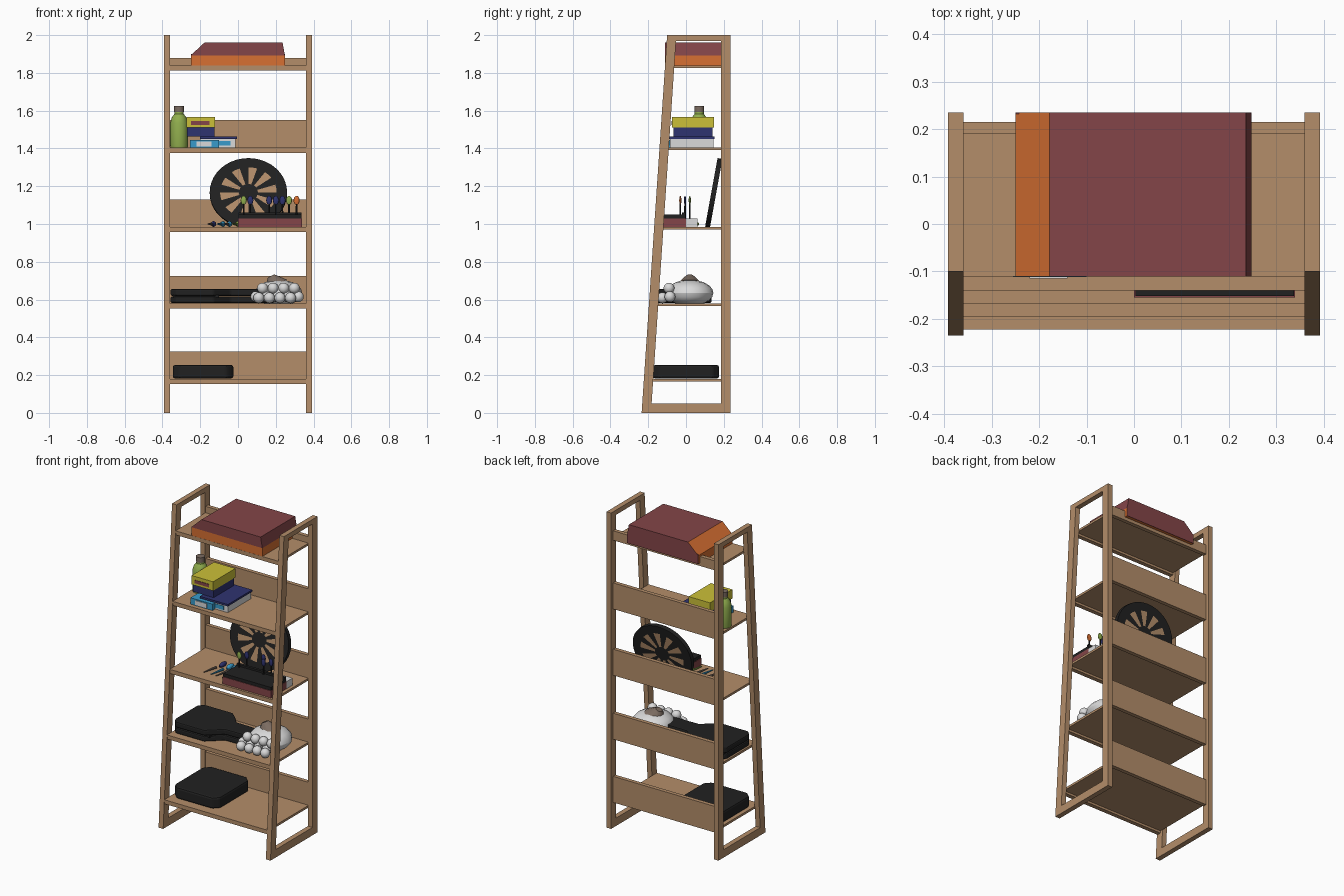
import bpy, bmesh, math
from mathutils import Vector, Matrix

old = bpy.data.objects.get("Cube")
if old:
    bpy.data.objects.remove(old, do_unlink=True)


def material(name, r, g, b):
    m = bpy.data.materials.new(name)
    m.use_nodes = True
    m.diffuse_color = (r, g, b, 1)
    m.node_tree.nodes["Principled BSDF"].inputs["Base Color"].default_value = (r, g, b, 1)
    return m


WOOD = material("wood", .456, .27, .144)
RED = material("dark_red", .23, .06, .065)
ORANGE = material("orange", .68, .16, .032)
BLACK = material("black", .015, .015, .015)
GREEN = material("green", .28, .42, .075)
YELLOW = material("yellow", .6, .53, .04)
NAVY = material("navy", .028, .033, .16)
BLUE = material("light_blue", .04, .33, .6)
WHITE = material("white", .7, .7, .7)
GREY = material("brown_grey", .2, .15, .12)


def finish(name, bm, *mats, smooth=False):
    bmesh.ops.recalc_face_normals(bm, faces=bm.faces)
    me = bpy.data.meshes.new(name)
    bm.to_mesh(me)
    bm.free()
    ob = bpy.data.objects.new(name, me)
    bpy.context.collection.objects.link(ob)
    for m in mats:
        me.materials.append(m)
    if smooth:
        bpy.ops.object.select_all(action='DESELECT')
        ob.select_set(True)
        bpy.context.view_layer.objects.active = ob
        bpy.ops.object.shade_smooth_by_angle()
    return ob


def box(name, x, y, z, mat):
    """Box from (min, max) pairs."""
    bm = bmesh.new()
    bmesh.ops.create_cube(bm, size=1)
    for v in bm.verts:
        v.co = Vector([sum(p) / 2 + c * (p[1] - p[0]) for p, c in zip((x, y, z), v.co)])
    return finish(name, bm, mat)


def prism(name, outline, depth, *mats):
    """Extrude a closed outline of 3D points along a vector."""
    bm = bmesh.new()
    face = bm.faces.new([bm.verts.new(p) for p in outline])
    ext = bmesh.ops.extrude_face_region(bm, geom=[face], use_keep_orig=True)
    for v in ext["geom"]:
        if isinstance(v, bmesh.types.BMVert):
            v.co += Vector(depth)
    return finish(name, bm, *mats)


def rounded(ob, width, segments=2):
    b = ob.modifiers.new("rounding", 'BEVEL')
    b.width, b.segments = width, segments
    return ob


def ball(name, at, size, mat, seg=12):
    bm = bmesh.new()
    bmesh.ops.create_uvsphere(bm, u_segments=seg, v_segments=seg // 2 + 2, radius=1)
    bmesh.ops.scale(bm, vec=size, verts=bm.verts)
    bmesh.ops.translate(bm, vec=at, verts=bm.verts)
    return finish(name, bm, mat, smooth=True)


def rod(name, a, b, r1, r2, mat, seg=8):
    a, b = Vector(a), Vector(b)
    bm = bmesh.new()
    bmesh.ops.create_cone(bm, cap_ends=True, segments=seg, radius1=r1, radius2=r2, depth=(b - a).length)
    turn = Vector((0, 0, 1)).rotation_difference(b - a).to_matrix().to_4x4()
    bmesh.ops.transform(bm, matrix=Matrix.Translation((a + b) / 2) @ turn, verts=bm.verts)
    return finish(name, bm, mat, smooth=True)


def front_y(z):
    """Front line of the leaning legs."""
    return -.235 + .0675 * z


# Side frames: closed loops with a leaning front leg
for side, x0 in (("right", -.392), ("left", .36)):
    outer = [(-.235, 0), (.235, 0), (.235, 2), (-.1, 2)]
    inner = [(-.182, .05), (.185, .05), (.185, 1.97), (-.053, 1.97)]
    bm = bmesh.new()
    rings = [[bm.verts.new((x, y, z)) for y, z in ring]
             for x in (x0, x0 + .032) for ring in (outer, inner)]
    for i in range(4):
        j = (i + 1) % 4
        for a, b in ((0, 1), (2, 3), (0, 2), (1, 3)):
            bm.faces.new((rings[a][i], rings[a][j], rings[b][j], rings[b][i]))
    finish(side + "_frame", bm, WOOD)

# Shelves with back boards
tops = (.18, .58, .985, 1.405, 1.84)
for i, z in enumerate(tops):
    box(f"shelf_{i + 1}", (-.361, .361), (front_y(z), .2), (z - .014, z), WOOD)
    box(f"shelf_front_rail_{i + 1}", (-.361, .361), (front_y(z) + .004, front_y(z) + .03), (z - .028, z - .01), WOOD)
    board_top = z + (.04 if i == 4 else .145)
    box(f"back_board_{i + 1}", (-.361, .361), (.19, .215), (z - .02, board_top), WOOD)

# Game box on the top shelf, sloped on one end
box("game_box_base", (-.25, .248), (-.11, .232), (1.84, 1.893), ORANGE)
lid = prism("game_box_lid", [(-.25, -.111, 1.893), (.248, -.111, 1.893), (.236, -.111, 1.96), (-.178, -.111, 1.96)],
            (0, .346, 0), RED, ORANGE)
for f in lid.data.polygons:
    f.material_index = 1 if f.normal.x < -.3 else 0
box("game_box_back", (-.25, .248), (.232, .235), (1.84, 1.9), RED)

# Bottle
profile = [(0, 0), (.045, 0), (.047, .01), (.047, .13), (.038, .16), (.024, .178), (.024, .188), (.026, .188), (.026, .22), (0, .22)]
bm = bmesh.new()
pts = [bm.verts.new((r, 0, z)) for r, z in profile]
edges = [bm.edges.new(p) for p in zip(pts, pts[1:])]
bmesh.ops.spin(bm, geom=pts + edges, axis=(0, 0, 1), cent=(0, 0, 0), angle=math.tau, steps=20)
bmesh.ops.remove_doubles(bm, verts=bm.verts, dist=.0005)
bmesh.ops.translate(bm, vec=(-.312, .07, 1.405), verts=bm.verts)
bottle = finish("bottle", bm, GREEN, GREY, WHITE, smooth=True)
for f in bottle.data.polygons:
    c = f.center - Vector((-.312, .07, 1.405))
    f.material_index = 1 if c.z > .187 else 0

# Stacked books and boxes
box("blue_box", (-.255, -.1), (-.112, .1), (1.405, 1.445), BLUE)
box("blue_box_label", (-.22, -.14), (-.115, -.111), (1.41, 1.438), WHITE)
box("book_pages", (-.2, -.012), (-.085, .145), (1.405, 1.45), WHITE)
box("book_edge", (-.1, -.04), (-.088, -.084), (1.415, 1.44), BLUE)
box("book_cover", (-.2, -.005), (-.095, .15), (1.45, 1.462), NAVY)
box("navy_box", (-.27, -.125), (-.065, .14), (1.462, 1.515), NAVY)
box("yellow_box", (-.272, -.122), (-.075, .148), (1.51, 1.567), YELLOW)
box("yellow_box_label", (-.25, -.15), (-.078, -.074), (1.525, 1.545), RED)

# Round target board leaning on the back board
bm = bmesh.new()
radii = (.025, .05, .1, .15, .205)
sectors, shells = 40, []
for y in (-.013, .013):
    shells.append([[bm.verts.new((r * math.sin(math.tau * k / sectors), y, r * .9 * math.cos(math.tau * k / sectors)))
                    for k in range(sectors)] for r in radii])
for rings in shells:
    bm.faces.new(rings[0])
    for ring in range(4):
        for k in range(sectors):
            n = (k + 1) % sectors
            f = bm.faces.new((rings[ring][k], rings[ring][n], rings[ring + 1][n], rings[ring + 1][k]))
            f.material_index = 1 if ring in (1, 2) and k % 4 < 2 else 0
for k in range(sectors):
    n = (k + 1) % sectors
    bm.faces.new((shells[0][4][k], shells[0][4][n], shells[1][4][n], shells[1][4][k]))
bmesh.ops.transform(bm, matrix=Matrix.Translation((.055, .147, 1.165)) @ Matrix.Rotation(-.18, 4, 'X'), verts=bm.verts)
finish("target_board", bm, BLACK, WOOD)

# Dart case with a black tray
box("dart_case", (0, .34), (-.155, 0), (.985, 1.03), RED)
box("dart_tray", (.003, .337), (-.152, -.003), (1.03, 1.05), BLACK)
box("dart_tray_back", (.003, .337), (-.02, -.003), (1.05, 1.062), BLACK)
box("dart_case_pocket", (.2, .34), (0, .06), (.985, 1.03), WHITE)

# Darts standing in the tray and lying on the shelf
upright = ((.03, GREEN), (.065, NAVY), (.165, NAVY), (.2, NAVY), (.235, NAVY), (.27, GREEN), (.31, ORANGE))
for i, (x, mat) in enumerate(upright):
    y = -.03 + .025 * (i % 3)
    rod(f"standing_dart_{i + 1}", (x, y, 1.03), (x, y, 1.12), .005, .004, BLACK)
    ball(f"standing_flight_{i + 1}", (x, y, 1.125), (.016, .006, .024), mat)
lying = ((-.15, NAVY), (-.1, BLUE), (-.065, BLUE), (-.02, GREEN))
for i, (x, mat) in enumerate(lying):
    tip, mid, tail = (Vector((x - .01 + .03 * t, -.115 + .15 * t, 1)) for t in (0, .65, 1))
    rod(f"lying_dart_{i + 1}", tip, mid, .003, .008, mat if i % 2 else GREY)
    ball(f"lying_flight_{i + 1}", tail, (.014, .035, .015), mat)

# Instrument case: two shells with a waist and a neck
outline = [(-.357, -.12), (-.33, -.155), (-.13, -.155), (-.09, -.12), (-.04, -.075), (.19, -.07),
           (.19, .04), (-.04, .045), (-.09, .1), (-.13, .135), (-.33, .135), (-.357, .1)]
for name, z, h in (("lower", .582, .034), ("upper", .62, .036)):
    rounded(prism(f"instrument_case_{name}", [(x, y, z) for x, y in outline], (0, 0, h), BLACK), .008)
box("instrument_case_seam", (-.345, -.1), (-.14, .12), (.61, .625), BLACK)

# Ball bag and loose balls
ball("ball_bag", (.215, .02, .635), (.125, .125, .07), WHITE, 16)
rod("ball_bag_neck", (.2, .02, .675), (.175, .02, .725), .07, .02, GREY, 10)
for row, (count, x0, y, z) in enumerate(((4, .11, -.125, .609), (5, .095, -.085, .615), (4, .13, -.09, .66))):
    for i in range(count):
        ball(f"ball_{row + 1}_{i + 1}", (x0 + .056 * i, y, z), (.029,) * 3, WHITE)

# Black case on the lowest shelf
corner = [(-.345, -.14), (-.31, -.175), (-.06, -.175), (-.025, -.14),
          (-.025, .14), (-.06, .175), (-.31, .175), (-.345, .14)]
rounded(prism("carry_case", [(x, y, .182) for x, y in corner], (0, 0, .072), BLACK), .012)
